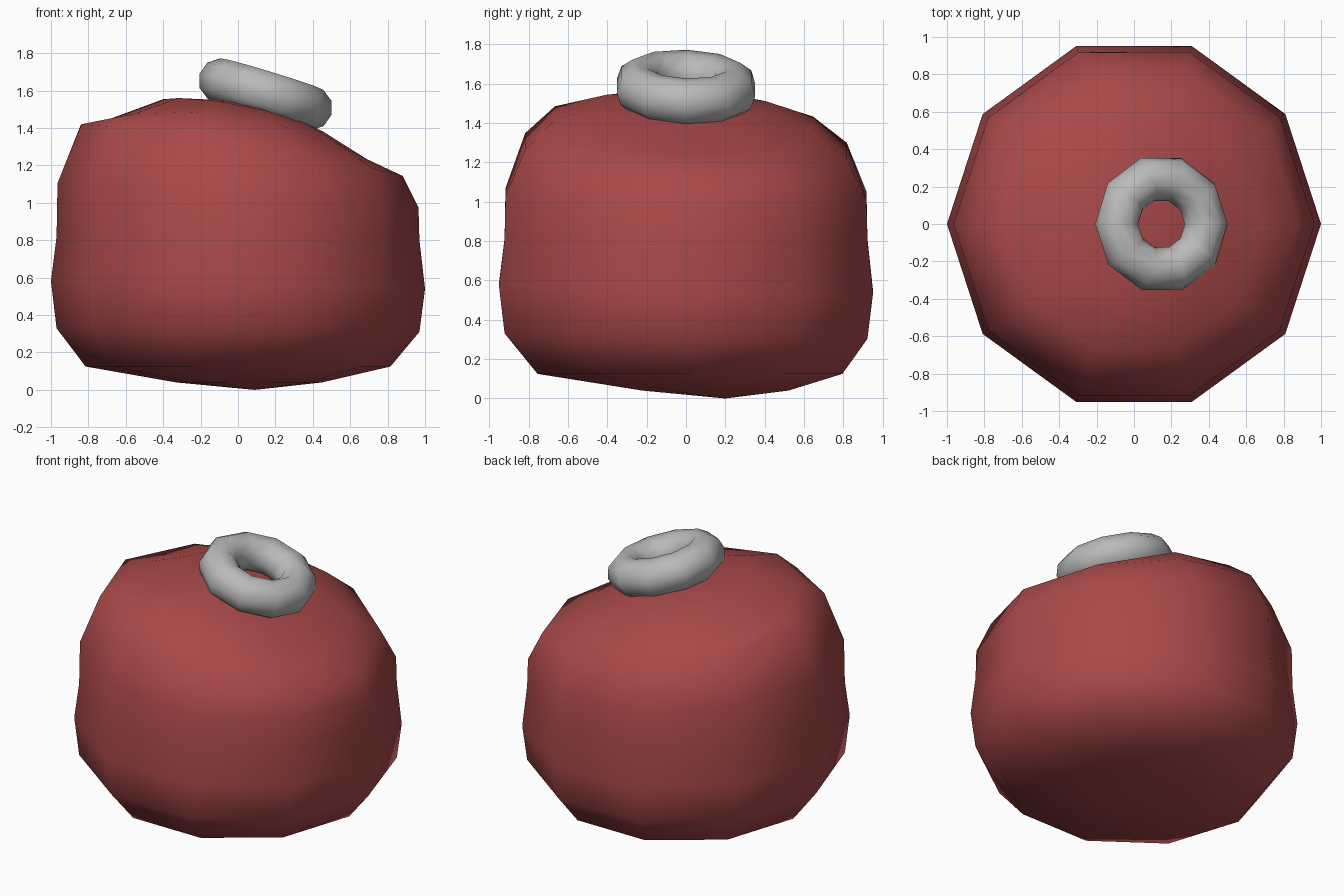
import bpy
import bmesh
from math import cos, sin, radians, tau

SIDES = 10

default = bpy.data.objects.get("Cube")
if default:
    bpy.data.objects.remove(default, do_unlink=True)


def make_material(name, colour):
    mat = bpy.data.materials.new(name)
    mat.use_nodes = True
    mat.diffuse_color = (*colour, 1)
    mat.node_tree.nodes["Principled BSDF"].inputs["Base Color"].default_value = (*colour, 1)
    return mat


def finish(obj, mat):
    obj.data.materials.append(mat)
    for poly in obj.data.polygons:
        poly.use_smooth = True


def add_ring(bm, radius, cx, cy, z, slope_x, slope_y, bow):
    """One ten-sided ring whose height slants and bows downwards across x."""
    ring = []
    for i in range(SIDES):
        x = cx + radius * cos(tau * i / SIDES)
        y = cy + radius * sin(tau * i / SIDES)
        ring.append(bm.verts.new((x, y, z + slope_x * x + slope_y * y - bow * x * x)))
    return ring


red = make_material("dull red", (0.40, 0.066, 0.068))
grey = make_material("mid grey", (0.49, 0.49, 0.49))

# Body: rounded squat form with a slanted top
# radius, centre x, centre y, height, slope x, slope y, bow
rings = [
    (0.39, 0.06, 0.15, 0.04, 0, 0, 0),
    (0.815, 0, 0.02, 0.125, 0, 0, 0),
    (0.97, 0, 0, 0.32, -0.01, -0.015, 0),
    (1.0, 0, 0, 0.56, -0.02, -0.02, 0),
    (0.97, 0, 0, 0.81, -0.01, 0, 0),
    (0.965, 0, 0, 1.04, -0.067, -0.01, 0),
    (0.86, 0.02, 0, 1.285, -0.16, -0.03, 0),
    (0.69, 0, -0.01, 1.435, -0.155, -0.04, 0.2),
    (0.425, 0.025, 0, 1.51, -0.19, -0.04, 0.2),
]
bm = bmesh.new()
loops = [add_ring(bm, *r) for r in rings]
bottom = bm.verts.new((0.09, 0.2, 0))
top = bm.verts.new((0, 0, 1.545))
for i in range(SIDES):
    j = (i + 1) % SIDES
    bm.faces.new((bottom, loops[0][j], loops[0][i]))
    bm.faces.new((top, loops[-1][i], loops[-1][j]))
    for low, high in zip(loops, loops[1:]):
        bm.faces.new((low[i], low[j], high[j], high[i]))
mesh = bpy.data.meshes.new("body")
bm.to_mesh(mesh)
bm.free()
body = bpy.data.objects.new("body", mesh)
bpy.context.collection.objects.link(body)
finish(body, red)

# Collar: tilted ring resting on the slanted top
bpy.ops.mesh.primitive_torus_add(
    major_segments=SIDES, minor_segments=SIDES, major_radius=0.25, minor_radius=0.12,
    location=(0.147, 0, 1.58), rotation=(radians(-2), radians(17), 0))
collar = bpy.context.object
collar.name = "collar_ring"
finish(collar, grey)
